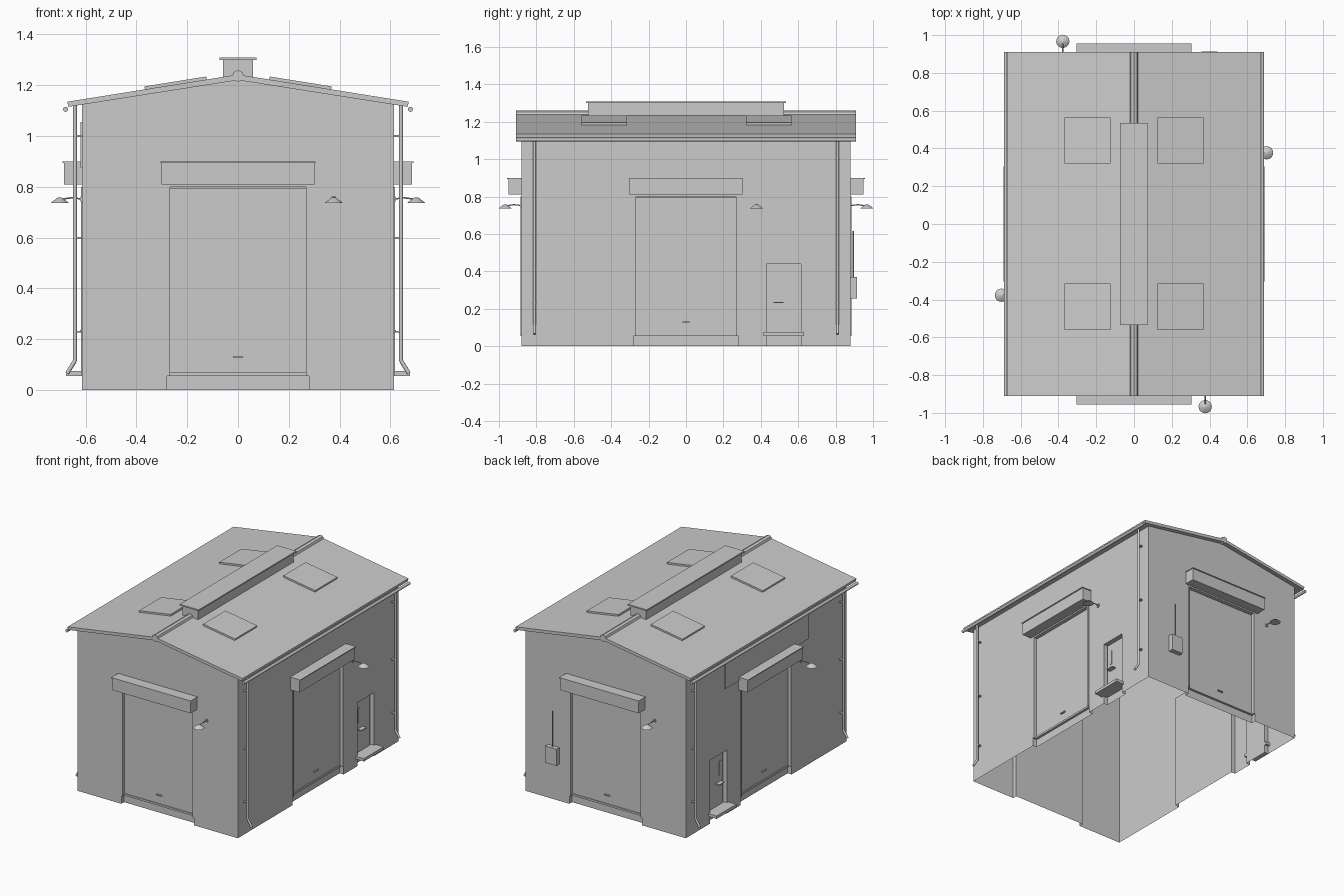
import bpy, bmesh, math
from mathutils import Matrix, Vector

if "Cube" in bpy.data.objects:
    bpy.data.objects.remove(bpy.data.objects["Cube"])

HX, HY, REC = 0.615, 0.88, 0.03      # half width, half depth, door recess
SLOPE = 0.157
DIST = [HY, HX, HY, HX]              # wall distance: front, right, back, left
SIDES = ["front", "right", "back", "left"]


def place(k, u, d, z):
    """Wall space (along, outward, up) to world space."""
    return Matrix.Rotation(k * math.pi / 2, 3, 'Z') @ Vector((u, -(DIST[k] + d), z))


def finish(name, bm, smooth=False):
    me = bpy.data.meshes.new(name)
    bm.normal_update()
    bm.to_mesh(me)
    bm.free()
    ob = bpy.data.objects.new(name, me)
    bpy.context.collection.objects.link(ob)
    if smooth:
        bpy.ops.object.select_all(action='DESELECT')
        ob.select_set(True)
        bpy.context.view_layer.objects.active = ob
        bpy.ops.object.shade_smooth_by_angle(angle=math.radians(40))
    return ob


def box(name, lo, hi, rot=None):
    bm = bmesh.new()
    bmesh.ops.create_cube(bm, size=1)
    lo, hi = Vector(lo), Vector(hi)
    bmesh.ops.scale(bm, vec=hi - lo, verts=bm.verts)
    bmesh.ops.translate(bm, vec=(lo + hi) / 2, verts=bm.verts)
    if rot:
        bm.transform(rot)
    return finish(name, bm)


def wall_box(name, k, u0, u1, d0, d1, z0, z1):
    D = DIST[k]
    return box(name, (u0, -(D + d1), z0), (u1, -(D + d0), z1),
               Matrix.Rotation(k * math.pi / 2, 4, 'Z'))


def tube(name, pts, r, n=10):
    """Round pipe through straight segments."""
    bm = bmesh.new()
    for a, b in zip(pts, pts[1:]):
        a, b = Vector(a), Vector(b)
        m = Matrix.Translation((a + b) / 2) @ (b - a).to_track_quat('Z', 'Y').to_matrix().to_4x4()
        bmesh.ops.create_cone(bm, cap_ends=True, segments=n, radius1=r, radius2=r,
                              depth=(b - a).length, matrix=m)
    return finish(name, bm, True)


def wall(k, notches):
    """Sheet wall with recessed doorways reaching down to the ground."""
    W = HX if k % 2 == 0 else HY
    bm = bmesh.new()

    def face(pts):
        bm.faces.new([bm.verts.new(place(k, *p)) for p in pts])
    outline = [(-W, 0)]
    for a, b, h in sorted(notches):
        outline += [(a, 0), (a, h), (b, h), (b, 0)]
        rim = [(a, 0), (a, h), (b, h), (b, 0)]
        for p, q in zip(rim, rim[1:]):
            face([(p[0], 0, p[1]), (p[0], -REC, p[1]), (q[0], -REC, q[1]), (q[0], 0, q[1])])
        face([(p[0], -REC, p[1]) for p in reversed(rim)])
    top = 1.22 - SLOPE * HX
    outline += [(W, 0), (W, top)] + ([(0, 1.22)] if k % 2 == 0 else []) + [(-W, top)]
    face([(u, 0, z) for u, z in outline])
    bmesh.ops.remove_doubles(bm, verts=bm.verts, dist=1e-4)
    finish(SIDES[k] + "_wall", bm)


def lamp(k, u):
    n = SIDES[k] + "_lamp"
    tube(n + "_arm", [place(k, u, 0, 0.752), place(k, u, 0.04, 0.757), place(k, u, 0.087, 0.75)], 0.003, 8)
    wall_box(n + "_mount", k, u - 0.008, u + 0.008, 0, 0.006, 0.742, 0.762)
    bm = bmesh.new()
    bmesh.ops.create_cone(bm, cap_ends=True, segments=20, radius1=0.035, radius2=0.009, depth=0.02,
                          matrix=Matrix.Translation(place(k, u, 0.087, 0.747)))
    finish(n + "_shade", bm, True)


for k, s in enumerate(SIDES):
    side = k % 2 == 1
    pu = 0.522 if k == 1 else -0.522           # small door position
    wall(k, [(-0.28, 0.28, 0.8)] + ([(pu - 0.092, pu + 0.092, 0.44)] if side else []))
    # large shutter door with guides, bars, handle and hood
    wall_box(s + "_shutter", k, -0.27, 0.27, -REC, -0.02, 0.055, 0.795)
    for g in (-1, 1):
        a, b = sorted((g * 0.28, g * 0.268))
        wall_box(s + "_shutter_guide", k, a, b, -REC, 0.004, 0.055, 0.8)
    wall_box(s + "_shutter_bottom_bar", k, -0.268, 0.268, -REC, -0.014, 0.055, 0.068)
    wall_box(s + "_shutter_handle", k, -0.02, 0.02, -0.02, -0.01, 0.125, 0.132)
    wall_box(s + "_hood", k, -0.302, 0.302, 0, 0.07, 0.81, 0.893)
    wall_box(s + "_hood_lip", k, -0.305, 0.305, 0, 0.076, 0.893, 0.899)
    lamp(k, 0.377)
    if not side:
        continue
    # small door with window slot, push bar and step
    m = 1 if k == 1 else -1
    wall_box(s + "_small_door", k, pu - 0.08, pu + 0.08, -REC, -0.022, 0.07, 0.43)
    a, b = sorted((pu - m * 0.055, pu - m * 0.038))
    wall_box(s + "_door_window", k, a, b, -0.022, -0.018, 0.28, 0.38)
    a, b = sorted((pu - m * 0.055, pu))
    wall_box(s + "_door_handle", k, a, b, -0.022, 0.008, 0.23, 0.237)
    wall_box(s + "_step", k, pu - 0.108, pu + 0.108, -REC, 0.062, 0.055, 0.075)
    # gutter, downpipes and brackets
    tube(s + "_gutter", [place(k, -0.91, 0.064, 1.105), place(k, 0.91, 0.064, 1.105)], 0.01, 12)
    for u in (-0.81, 0.81):
        tube(s + "_downpipe", [place(k, u, 0.027, 1.12), place(k, u, 0.027, 0.115),
                               place(k, u, 0.058, 0.065)], 0.008)
        for z in (0.23, 0.6, 1.0):
            wall_box(s + "_pipe_bracket", k, u - 0.01, u + 0.01, 0, 0.027, z - 0.003, z + 0.003)

# sign panel under the left eave
wall_box("blank_panel", 3, -0.455, 0.455, 0, 0.006, 0.875, 1.055)
# electrical box and conduit on the back
wall_box("electrical_box", 2, -0.443, -0.357, 0, 0.033, 0.255, 0.37)
tube("conduit", [place(2, -0.4, 0.014, 0.37), place(2, -0.4, 0.014, 0.615)], 0.004, 8)

# roof: thin gable profile extruded along y
prof = [(-0.668, 1.115), (0, 1.22), (0.668, 1.115), (0.672, 1.135), (0, 1.242), (-0.672, 1.135)]
bm = bmesh.new()
ends = [[bm.verts.new((x, y, z)) for x, z in prof] for y in (-0.91, 0.91)]
for i in range(6):
    j = (i + 1) % 6
    bm.faces.new((ends[0][i], ends[0][j], ends[1][j], ends[1][i]))
for i in (0, 1):                       # end caps, one quad per slope
    for e in ends:
        bm.faces.new([e[0], e[1], e[4], e[5]] if i == 0 else [e[1], e[2], e[3], e[4]])
bmesh.ops.recalc_face_normals(bm, faces=bm.faces)
finish("roof", bm)

# ridge cap and roof vent
tube("ridge_cap", [(0, -0.91, 1.236), (0, 0.91, 1.236)], 0.023, 8)
box("ridge_vent", (-0.06, -0.525, 1.225), (0.06, 0.525, 1.3))
box("ridge_vent_lid", (-0.073, -0.535, 1.3), (0.073, 0.535, 1.309))

# skylights lying on both slopes
for sx in (-1, 1):
    for y in (-0.438, 0.442):
        rot = (Matrix.Translation((sx * 0.245, y, 1.242 - 0.16 * 0.245)) @
               Matrix.Rotation(sx * math.atan(0.16), 4, 'Y'))
        box("skylight", (-0.123, -0.122, -0.005), (0.123, 0.122, 0.012), rot)
